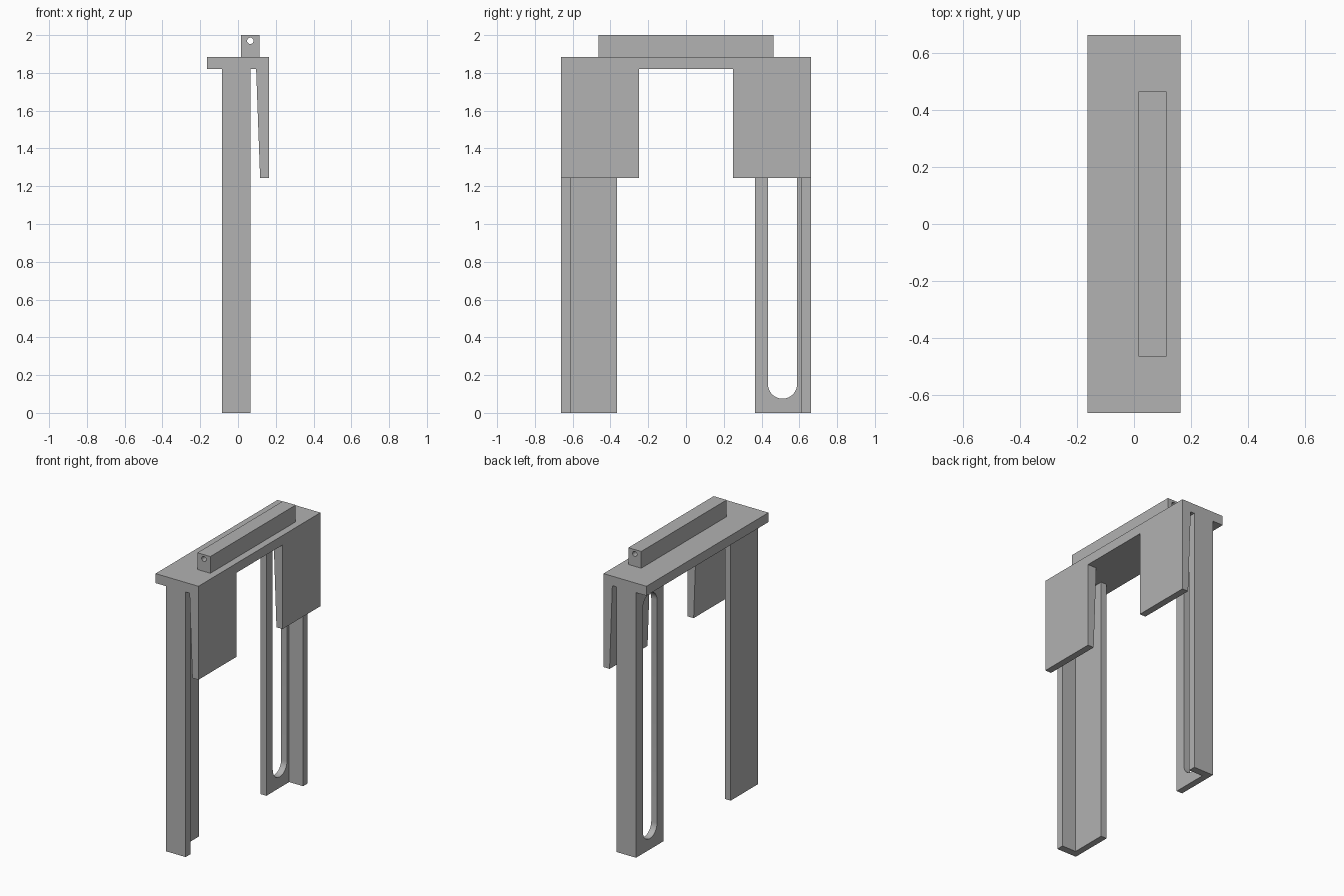
import bpy
import bmesh
from math import cos, sin, pi
from mathutils import Vector

cube = bpy.data.objects.get("Cube")
if cube:
    bpy.data.objects.remove(cube, do_unlink=True)

grey = bpy.data.materials.new("plain grey")
grey.use_nodes = True
colour = (0.445, 0.445, 0.445, 1)
grey.diffuse_color = colour
grey.node_tree.nodes["Principled BSDF"].inputs["Base Color"].default_value = colour


def prism(name, points, direction):
    """Extrude a closed 3D outline along a direction."""
    bm = bmesh.new()
    face = bm.faces.new([bm.verts.new(p) for p in points])
    result = bmesh.ops.extrude_face_region(bm, geom=[face])
    moved = [v for v in result["geom"] if isinstance(v, bmesh.types.BMVert)]
    bmesh.ops.translate(bm, verts=moved, vec=Vector(direction))
    bmesh.ops.recalc_face_normals(bm, faces=bm.faces)
    mesh = bpy.data.meshes.new(name)
    bm.to_mesh(mesh)
    bm.free()
    mesh.materials.append(grey)
    obj = bpy.data.objects.new(name, mesh)
    bpy.context.collection.objects.link(obj)
    return obj


def box(name, x, y, z):
    outline = [(x[0], y[0], z[0]), (x[1], y[0], z[0]),
               (x[1], y[1], z[0]), (x[0], y[1], z[0])]
    return prism(name, outline, (0, 0, z[1] - z[0]))


def cut(target, cutter):
    cutter.hide_render = True
    mod = target.modifiers.new("cut", "BOOLEAN")
    mod.operation = "DIFFERENCE"
    mod.solver = "EXACT"
    mod.object = cutter
    bpy.context.view_layer.objects.active = target
    bpy.ops.object.modifier_apply(modifier=mod.name)
    bpy.data.objects.remove(cutter, do_unlink=True)
    bpy.ops.object.select_all(action="DESELECT")
    target.select_set(True)
    bpy.ops.object.shade_smooth_by_angle()


HALF_X, HALF_Y = 0.163, 0.662
PLATE_LOW, PLATE_TOP = 1.82, 1.885
LEG_X0, LEG_X1, WEB_X1 = -0.084, 0.066, -0.04
FLANGE_Y, LEG_Y = 0.612, 0.365

# Top plate
box("top_plate", (-HALF_X, HALF_X), (-HALF_Y, HALF_Y), (PLATE_LOW, PLATE_TOP))

# Bar on the plate, bored along its length
bar = box("top_bar", (0.016, 0.114), (-0.463, 0.463), (PLATE_TOP, 2.0))
ring = [(0.065 + 0.017 * cos(i * pi / 16), -0.6, 1.97 + 0.017 * sin(i * pi / 16))
        for i in range(32)]
cut(bar, prism("bore_cutter", ring, (0, 1.2, 0)))

# Angle-section legs and tapered clips, mirrored front and back
for side, s in (("front", -1), ("back", 1)):
    leg_outline = [(LEG_X0, s * LEG_Y, 0), (WEB_X1, s * LEG_Y, 0),
                   (WEB_X1, s * FLANGE_Y, 0), (LEG_X1, s * FLANGE_Y, 0),
                   (LEG_X1, s * HALF_Y, 0), (LEG_X0, s * HALF_Y, 0)]
    leg = prism(side + "_leg", leg_outline, (0, 0, PLATE_LOW))
    clip_outline = [(0.096, s * 0.25, PLATE_LOW), (HALF_X, s * 0.25, PLATE_LOW),
                    (HALF_X, s * 0.25, 1.243), (0.117, s * 0.25, 1.243)]
    prism(side + "_clip", clip_outline, (0, s * (HALF_Y - 0.25), 0))

    # Long rounded slot through the back leg only
    if side == "back":
        radius, low, high = 0.077, 0.152, 1.683
        arc = [i * pi / 16 for i in range(17)]
        slot = [(-0.2, 0.511 + radius * cos(a), high + radius * sin(a)) for a in arc]
        slot += [(-0.2, 0.511 - radius * cos(a), low - radius * sin(a)) for a in arc]
        cut(leg, prism("slot_cutter", slot, (0.3, 0, 0)))
